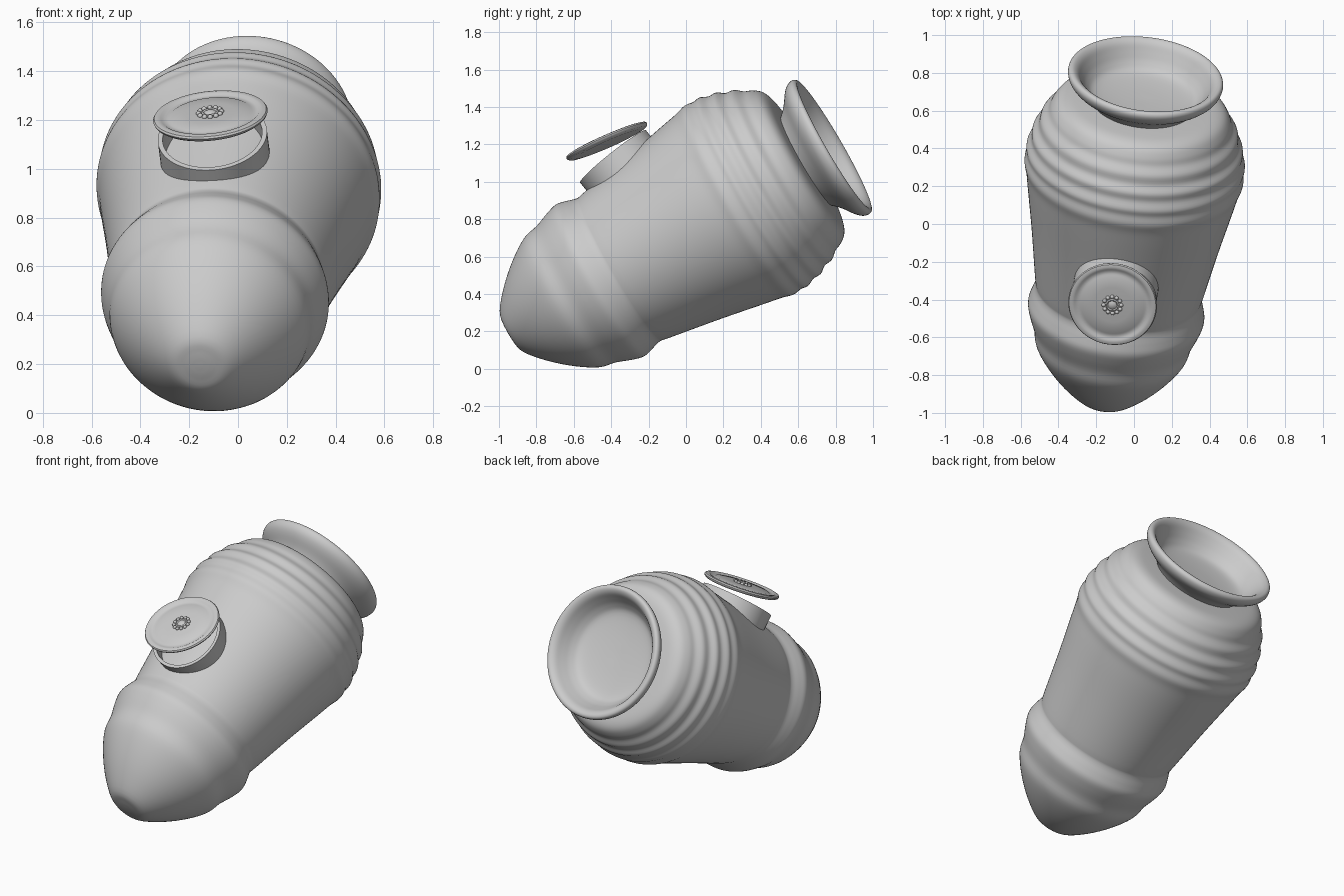
import bpy, bmesh, math
from mathutils import Vector

if "Cube" in bpy.data.objects:
    bpy.data.objects.remove(bpy.data.objects["Cube"])


def smooth_profile(pts, n=4):
    """Catmull-Rom resampling of a (radius, height) profile."""
    p = [Vector(q) for q in pts]
    p = [2 * p[0] - p[1]] + p + [2 * p[-1] - p[-2]]
    out = []
    for i in range(1, len(p) - 2):
        a, b, c, d = p[i - 1:i + 3]
        for k in range(n):
            t = k / n
            out.append(0.5 * (2 * b + (c - a) * t + (2 * a - 5 * b + 4 * c - d) * t * t
                              + (3 * b - a - 3 * c + d) * t ** 3))
    out.append(p[-2])
    return [(max(v.x, 0), v.y) for v in out]


def place(obj, origin, axis):
    obj.location = origin
    obj.rotation_mode = 'QUATERNION'
    obj.rotation_quaternion = Vector((0, 0, 1)).rotation_difference(Vector(axis).normalized())


def lathe(name, profile, origin, axis, seg=96, closed=False):
    """Revolve a profile about local z, then aim local z along axis."""
    bm = bmesh.new()
    rings = []
    for r, z in profile:
        if r < 1e-4:
            rings.append([bm.verts.new((0, 0, z))])
        else:
            rings.append([bm.verts.new((r * math.cos(2 * math.pi * i / seg),
                                        r * math.sin(2 * math.pi * i / seg), z)) for i in range(seg)])
    pairs = list(zip(rings, rings[1:]))
    if closed:
        pairs.append((rings[-1], rings[0]))
    for a, b in pairs:
        for i in range(seg):
            j = (i + 1) % seg
            if len(a) == 1:
                bm.faces.new((a[0], b[j], b[i]))
            elif len(b) == 1:
                bm.faces.new((a[i], a[j], b[0]))
            else:
                bm.faces.new((a[i], a[j], b[j], b[i]))
    bmesh.ops.recalc_face_normals(bm, faces=bm.faces)
    me = bpy.data.meshes.new(name)
    bm.to_mesh(me)
    bm.free()
    obj = bpy.data.objects.new(name, me)
    bpy.context.collection.objects.link(obj)
    place(obj, origin, axis)
    finish(obj)
    return obj


def finish(obj, angle=40):
    bpy.ops.object.select_all(action='DESELECT')
    obj.select_set(True)
    bpy.context.view_layer.objects.active = obj
    bpy.ops.object.shade_smooth_by_angle(angle=math.radians(angle))


# Tilted main axis
D = Vector((0.109, 0.861, 0.497)).normalized()
BASE = Vector((-0.045, -0.069, 0.698)) - 0.3 * D

# Jar body with a belly band low down and soft ripples on the shoulder
body = smooth_profile([
    (0, -0.722), (0.06, -0.718), (0.13, -0.700), (0.235, -0.610), (0.33, -0.50),
    (0.40, -0.39), (0.422, -0.30), (0.452, -0.22), (0.469, -0.155), (0.458, -0.10),
    (0.442, -0.04), (0.452, 0.02), (0.50, 0.30), (0.548, 0.55), (0.567, 0.65),
    (0.583, 0.71), (0.577, 0.76), (0.581, 0.80), (0.562, 0.845), (0.560, 0.89),
    (0.533, 0.93), (0.524, 0.98), (0.492, 1.02), (0.475, 1.06), (0.445, 1.10),
    (0.40, 1.121), (0.33, 1.128), (0.20, 1.132), (0, 1.134)])
lathe("jar_body", body, BASE, D, 128)

# Flared mouth with a rounded lip and a closed bowl
mouth = smooth_profile([
    (0.25, 1.09), (0.275, 1.13), (0.32, 1.175), (0.375, 1.215), (0.403, 1.245),
    (0.413, 1.275), (0.405, 1.295), (0.385, 1.298), (0.36, 1.28), (0.335, 1.24),
    (0.305, 1.195), (0.26, 1.16), (0.15, 1.145), (0, 1.14)])
lathe("flared_mouth", mouth, BASE, D, 96)

# Short filler collar standing on the side of the jar
COLLAR_AXIS = (-0.10, -0.62, 0.78)
lathe("filler_collar", [(0.225, -0.16), (0.225, 0), (0.205, 0), (0.205, -0.16)],
      (-0.105, -0.39, 1.135), COLLAR_AXIS, 64, closed=True)

# Lid, tipped open, with raised edge and shallow groove
LID_AXIS = Vector((-0.10, -0.40, 0.91)).normalized()
LID = Vector((-0.113, -0.423, 1.217))
lathe("lid", [(0, -0.018), (0.19, -0.018), (0.222, -0.014), (0.233, -0.006), (0.236, 0.002),
              (0.231, 0.010), (0.218, 0.013), (0.204, 0.011), (0.196, 0.005), (0.175, 0.004),
              (0.168, 0.008), (0.10, 0.012), (0, 0.014)], LID, LID_AXIS, 64)

# Rosette on the lid: ring of beads around a small button
bm = bmesh.new()
N = 12
for i in range(N):
    a = 2 * math.pi * i / N
    r = bmesh.ops.create_uvsphere(bm, u_segments=12, v_segments=8, radius=0.011)
    bmesh.ops.translate(bm, verts=r['verts'], vec=(0.047 * math.cos(a), 0.047 * math.sin(a), 0.015))
me = bpy.data.meshes.new("lid_beads")
bm.to_mesh(me)
bm.free()
beads = bpy.data.objects.new("lid_beads", me)
bpy.context.collection.objects.link(beads)
place(beads, LID, LID_AXIS)
finish(beads)
lathe("lid_button", [(0.036, 0.010), (0.036, 0.018), (0.030, 0.022), (0.024, 0.018),
                     (0.020, 0.020), (0.012, 0.024), (0, 0.025)], LID, LID_AXIS, 32)
